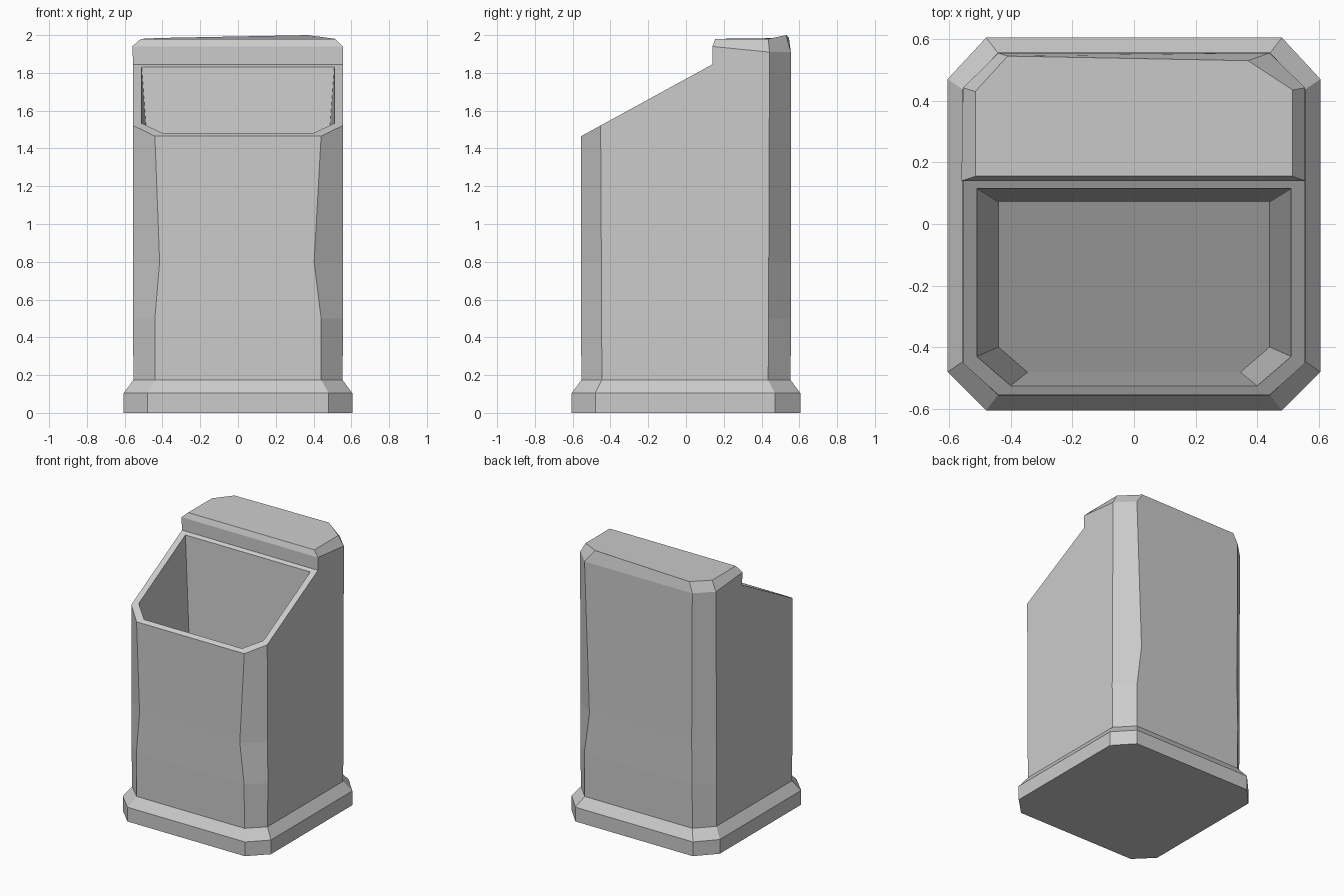
import bpy, bmesh
from mathutils import Vector

if "Cube" in bpy.data.objects:
    bpy.data.objects.remove(bpy.data.objects["Cube"])

bm = bmesh.new()


def loop(points):
    return [bm.verts.new(p) for p in points]


def bridge(a, b, closed=True):
    n = len(a)
    for i in range(n if closed else n - 1):
        j = (i + 1) % n
        bm.faces.new((a[i], a[j], b[j], b[i]))


def octagon(half, chamfer_x, chamfer_y, z, front=None, back_right=None):
    """Chamfered square with an extra point halfway along each side."""
    fl, fr = front or (chamfer_x, chamfer_x)
    br = back_right or chamfer_x
    h, c, m = half, chamfer_y, 0.14
    return [(-fl, -h, z), (fr, -h, z), (h, -c, z), (h, m, z), (h, c - 0.01, z),
            (br, h, z), (-chamfer_x, h, z), (-h, c - 0.01, z), (-h, m, z), (-h, -c, z)]


def rim_z(y):
    return 1.465 + (y + 0.555) * 0.547


# plinth and shell walls, with worn corners part way up
top = octagon(0.555, 0.44, 0.452, 0)
top = [(x, y, rim_z(y) if y < 0.2 else 1.91) for x, y, z in top]
rings = [loop(p) for p in (
    octagon(0.605, 0.48, 0.48, 0),
    octagon(0.605, 0.48, 0.48, 0.105),
    octagon(0.553, 0.44, 0.445, 0.175),
    octagon(0.557, 0.44, 0.447, 0.5),
    octagon(0.555, 0.435, 0.448, 0.8, (0.415, 0.403), 0.40),
    top)]
bm.faces.new(rings[0][::-1])
for a, b in zip(rings, rings[1:]):
    bridge(a, b)
fl, fr, rf, rm, rb, br, bl, lb, lm, lf = rings[-1]

# slanted opening: rim, tapered walls and a parallel floor
outer = [fl, fr, rf, rm, lm, lf]
mouth = [Vector((x, y, rim_z(y))) for x, y in (
    (-0.40, -0.525), (0.40, -0.525), (0.51, -0.43),
    (0.51, 0.115), (-0.51, 0.115), (-0.51, -0.43))]
centre = Vector((0, -0.205, rim_z(-0.205)))
inner = loop(mouth)
floor = loop([centre + (p - centre) * 0.863 - Vector((0, 0, 0.93)) for p in mouth])
bridge(outer, inner)
bridge(inner, floor)
bm.faces.new(floor)

# raised hood at the back with a bevelled, slightly uneven top
step_r, step_l = loop([(0.555, 0.14, 1.94), (-0.56, 0.14, 1.94)])
bm.faces.new((lm, rm, step_r, step_l))
bm.faces.new((rm, rb, step_r))
bm.faces.new((lb, lm, step_l))
cap = loop([(0.515, 0.155, 1.98), (0.515, 0.435, 1.98), (0.37, 0.53, 2.0),
            (-0.41, 0.545, 1.985), (-0.515, 0.43, 1.98), (-0.515, 0.155, 1.98)])
bridge([step_r, rb, br, bl, lb, step_l], cap)
bm.faces.new(cap)

bmesh.ops.recalc_face_normals(bm, faces=bm.faces)
mesh = bpy.data.meshes.new("bin_body")
bm.to_mesh(mesh)
bm.free()
bpy.context.collection.objects.link(bpy.data.objects.new("bin_body", mesh))
